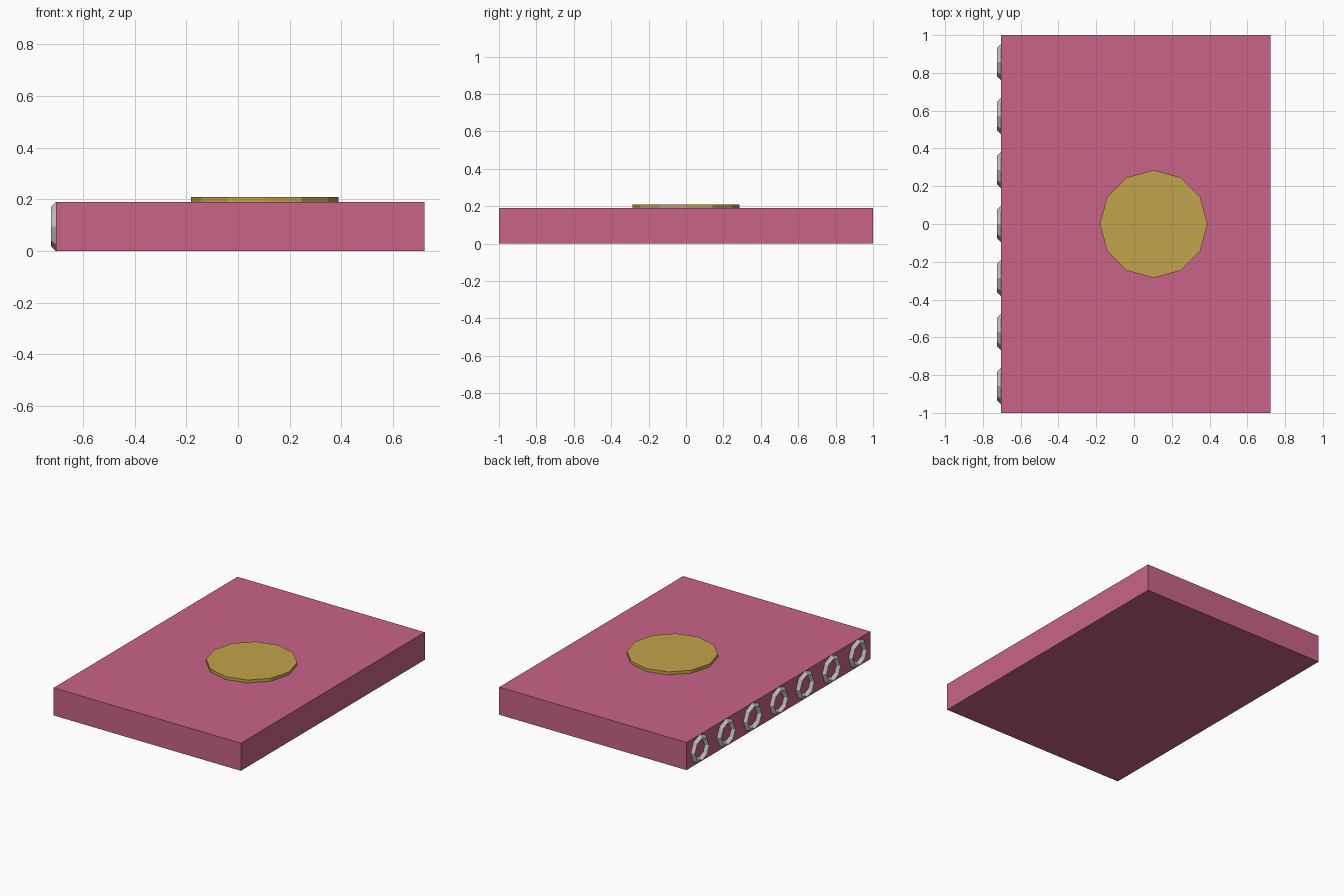
import bpy
from math import pi

if "Cube" in bpy.data.objects:
    bpy.data.objects.remove(bpy.data.objects["Cube"])


def paint(obj, name, rgb):
    mat = bpy.data.materials.new(name)
    mat.diffuse_color = (*rgb, 1)
    mat.use_nodes = True
    mat.node_tree.nodes["Principled BSDF"].inputs["Base Color"].default_value = mat.diffuse_color
    obj.data.materials.append(mat)


# Notebook body
X0, X1, H = -0.704, 0.722, 0.19
bpy.ops.mesh.primitive_cube_add(size=1, location=((X0 + X1) / 2, 0, H / 2))
body = bpy.context.object
body.name = "notebook_body"
body.scale = (X1 - X0, 2, H)
paint(body, "pink_cover", (0.58, 0.125, 0.25))

# Twelve-sided cover badge
bpy.ops.mesh.primitive_cylinder_add(vertices=12, radius=0.285, depth=0.04,
                                    location=(0.104, 0, 0.19))
badge = bpy.context.object
badge.name = "cover_badge"
paint(badge, "gold", (0.54, 0.37, 0.07))

# Binding rings, half sunk into the spine
for i in range(7):
    bpy.ops.mesh.primitive_torus_add(major_segments=8, minor_segments=4,
                                     major_radius=0.076, minor_radius=0.02,
                                     location=(X0, (i - 3) * 0.286, H / 2),
                                     rotation=(0, pi / 2, 0))
    ring = bpy.context.object
    ring.name = f"binding_ring_{i + 1}"
    for p in ring.data.polygons:
        p.use_smooth = False
